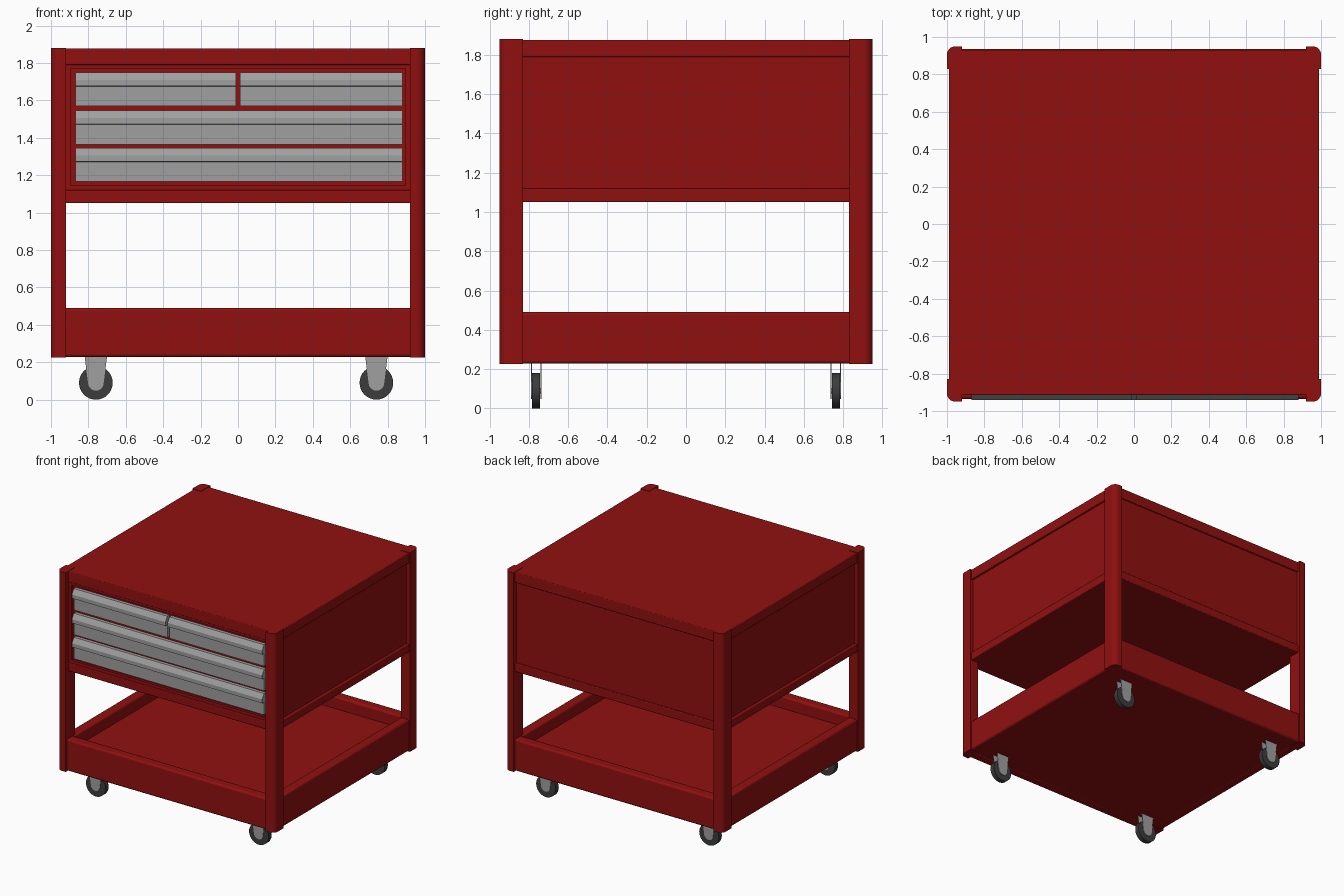
import bpy, bmesh, math
from mathutils import Vector

if "Cube" in bpy.data.objects:
    bpy.data.objects.remove(bpy.data.objects["Cube"])


def material(name, rgb):
    m = bpy.data.materials.new(name)
    m.diffuse_color = (*rgb, 1)
    m.use_nodes = True
    m.node_tree.nodes["Principled BSDF"].inputs["Base Color"].default_value = m.diffuse_color
    return m


RED = material("red_paint", (0.28, 0.005, 0.005))
GREY = material("steel_grey", (0.35, 0.35, 0.35))
BLACK = material("wheel_rubber", (0.045, 0.045, 0.045))


def finish(name, bm, mat, bevel=0, smooth=False):
    bmesh.ops.recalc_face_normals(bm, faces=bm.faces)
    me = bpy.data.meshes.new(name)
    bm.to_mesh(me)
    bm.free()
    me.materials.append(mat)
    ob = bpy.data.objects.new(name, me)
    bpy.context.collection.objects.link(ob)
    if bevel:
        mod = ob.modifiers.new("bevel", "BEVEL")
        mod.width, mod.segments = bevel, 3
    if smooth or bevel:
        bpy.ops.object.select_all(action="DESELECT")
        ob.select_set(True)
        bpy.context.view_layer.objects.active = ob
        bpy.ops.object.shade_smooth_by_angle(angle=math.radians(35))
    return ob


def box(name, x, y, z, mat=RED, bevel=0):
    bm = bmesh.new()
    bmesh.ops.create_cube(bm, size=1)
    for v in bm.verts:
        v.co = Vector([(a + b) / 2 + c * (b - a) for (a, b), c in zip((x, y, z), v.co)])
    return finish(name, bm, mat, bevel)


def extrude(name, pts, vec, mat, smooth=False):
    """Closed outline of 3D points, extruded along vec."""
    bm = bmesh.new()
    f = bm.faces.new([bm.verts.new(p) for p in pts])
    r = bmesh.ops.extrude_face_region(bm, geom=[f])
    for v in r["geom"]:
        if isinstance(v, bmesh.types.BMVert):
            v.co += Vector(vec)
    return finish(name, bm, mat, smooth=smooth)


sides = (("left", -1), ("right", 1))
ends = (("front", -1), ("back", 1))

# corner posts with a rounded outer edge
R = 0.045
for ex, sx in sides:
    for ey, sy in ends:
        pts = [(0.92, 0.83), (1.0, 0.83)]
        for i in range(9):
            a = math.pi / 2 * i / 8
            pts.append((1 - R + R * math.cos(a), 0.95 - R + R * math.sin(a)))
        pts.append((0.92, 0.95))
        extrude(f"{ey}_{ex}_post", [(sx * x, sy * y, 0.225) for x, y in pts],
                (0, 0, 1.655), RED, True)

# cabinet top, bottom and recessed panels
box("cabinet_top", (-0.99, 0.99), (-0.915, 0.93), (1.79, 1.877), bevel=0.006)
box("cabinet_bottom", (-0.99, 0.99), (-0.915, 0.93), (1.05, 1.12), bevel=0.006)
for ex, sx in sides:
    box(f"{ex}_panel", sorted((sx * 0.95, sx * 0.97)), (-0.88, 0.9), (1.11, 1.8))
    box(f"{ex}_front_stile", sorted((sx * 0.895, sx * 0.95)), (-0.908, -0.86), (1.12, 1.79))
box("back_panel", (-0.95, 0.95), (0.895, 0.915), (1.11, 1.8))
box("front_panel", (-0.9, 0.9), (-0.888, -0.87), (1.11, 1.8))
box("front_top_trim", (-0.9, 0.9), (-0.908, -0.87), (1.77, 1.79))
box("front_bottom_trim", (-0.9, 0.9), (-0.908, -0.87), (1.12, 1.145))

# drawer fronts with a sloped pull along the top
PROFILE = [(-0.88, 0), (-0.912, 0), (-0.912, 0.105), (-0.94, 0.108),
           (-0.94, 0.14), (-0.915, 0.18), (-0.88, 0.18)]
for name, x0, x1, z in (("top_left_drawer", -0.87, -0.01, 1.57),
                        ("top_right_drawer", 0.01, 0.88, 1.57),
                        ("middle_drawer", -0.87, 0.88, 1.365),
                        ("bottom_drawer", -0.87, 0.88, 1.165)):
    extrude(name, [(x0, y, z + h) for y, h in PROFILE], (x1 - x0, 0, 0), GREY)

# lower tray
box("tray_floor", (-0.95, 0.95), (-0.9, 0.9), (0.23, 0.39))
for ex, sx in sides:
    box(f"tray_{ex}_wall", sorted((sx * 0.91, sx * 0.99)), (-0.93, 0.93), (0.228, 0.49), bevel=0.015)
for ey, sy in ends:
    box(f"tray_{ey}_wall", (-0.99, 0.99), sorted((sy * 0.85, sy * 0.935)), (0.228, 0.49), bevel=0.015)

# casters: wheel, axle and two thin fork plates
for ex, cx in (("left", -0.76), ("right", 0.74)):
    for ey, sy in ends:
        cy = sy * 0.763
        ring = [2 * math.pi * i / 32 for i in range(32)]
        extrude(f"{ey}_{ex}_wheel",
                [(cx + 0.09 * math.cos(a), cy - 0.02, 0.09 + 0.09 * math.sin(a)) for a in ring],
                (0, 0.04, 0), BLACK, True)
        extrude(f"{ey}_{ex}_axle",
                [(cx + 0.015 * math.cos(a), cy - 0.026, 0.09 + 0.015 * math.sin(a)) for a in ring[::2]],
                (0, 0.052, 0), GREY, True)
        fork = [(cx + 0.06, 0.232), (cx - 0.06, 0.232)]
        for i in range(11):
            a = math.pi + math.pi * i / 10
            fork.append((cx + 0.042 * math.cos(a), 0.09 + 0.042 * math.sin(a)))
        for tag, off in (("front", -0.026), ("back", 0.022)):
            extrude(f"{ey}_{ex}_{tag}_fork_plate", [(x, cy + off, z) for x, z in fork],
                    (0, 0.004, 0), GREY)
